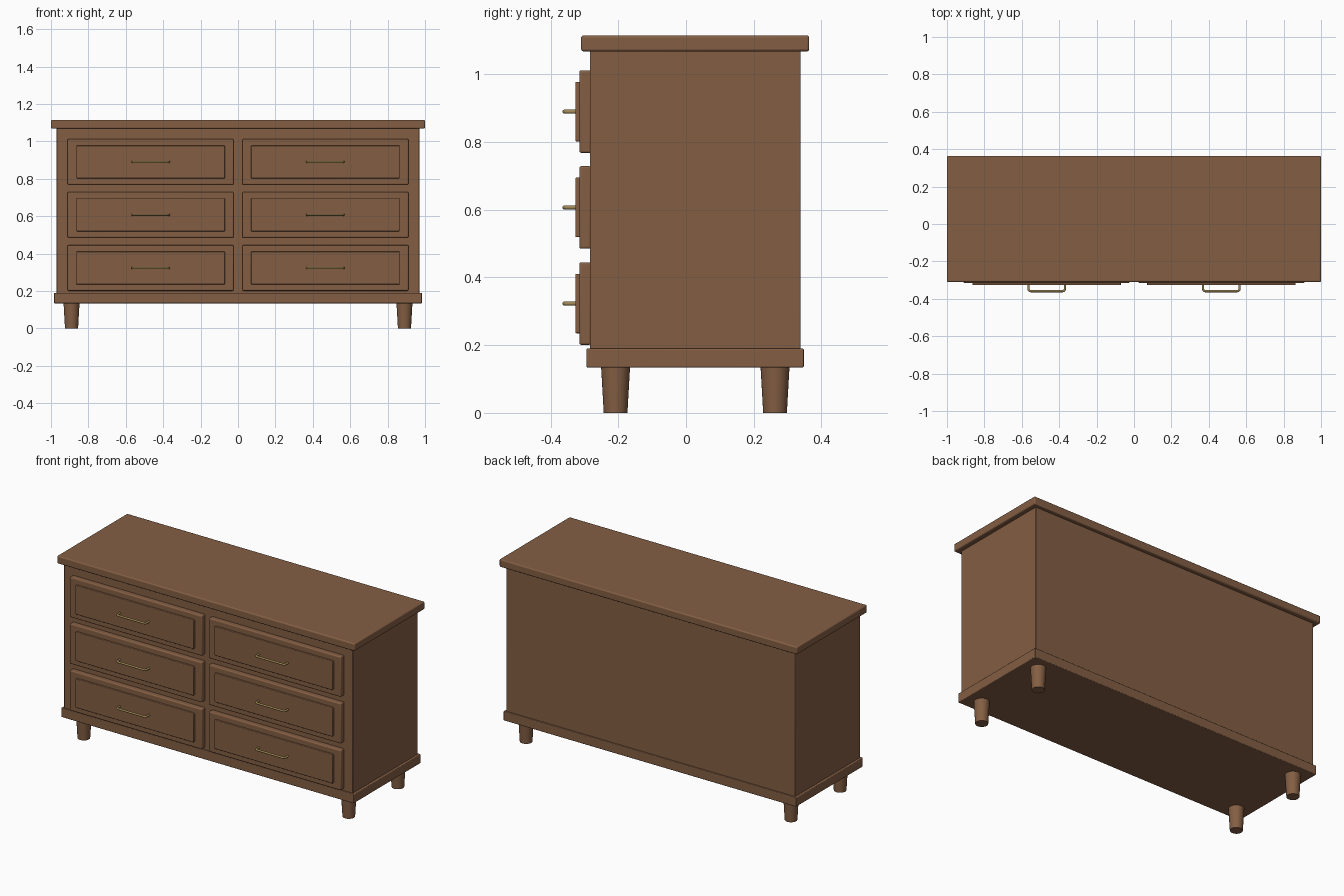
import bpy
import math
from mathutils import Vector

cube = bpy.data.objects.get("Cube")
if cube:
    bpy.data.objects.remove(cube, do_unlink=True)


def make_material(name, color):
    mat = bpy.data.materials.new(name)
    mat.use_nodes = True
    mat.diffuse_color = color
    mat.node_tree.nodes["Principled BSDF"].inputs["Base Color"].default_value = color
    return mat


wood = make_material("brown wood", (0.23, 0.113, 0.057, 1))
brass = make_material("aged brass", (0.36, 0.25, 0.09, 1))


def finish(obj, name, mat):
    obj.name = name
    obj.data.materials.append(mat)
    bpy.ops.object.shade_smooth_by_angle(angle=math.radians(35))
    return obj


def box(name, x, y, z, bevel):
    """Rounded box from (min, max) pairs on each axis."""
    spans = (x, y, z)
    bpy.ops.mesh.primitive_cube_add(size=1, location=[(a + b) / 2 for a, b in spans])
    obj = bpy.context.object
    obj.scale = [b - a for a, b in spans]
    bpy.ops.object.transform_apply(location=False, rotation=False, scale=True)
    finish(obj, name, wood)
    mod = obj.modifiers.new("rounded edges", "BEVEL")
    mod.width = bevel
    mod.segments = 3
    return obj


def handle(name, x, y, z, width, depth):
    """Bar pull bent from one round rod with softened corners."""
    r = 0.012
    half = width / 2
    path = [Vector((-half, 0, 0))]
    for cx, start in ((-half + r, 180), (half - r, 270)):
        for i in range(5):
            a = math.radians(start + i * 22.5)
            path.append(Vector((cx + r * math.cos(a), -depth + r + r * math.sin(a), 0)))
    path.append(Vector((half, 0, 0)))
    curve = bpy.data.curves.new(name, "CURVE")
    curve.dimensions = "3D"
    curve.bevel_depth = 0.006
    curve.bevel_resolution = 3
    curve.use_fill_caps = True
    spline = curve.splines.new("POLY")
    spline.points.add(len(path) - 1)
    for point, co in zip(spline.points, path):
        point.co = (*co, 1)
    curve.materials.append(brass)
    obj = bpy.data.objects.new(name, curve)
    obj.location = (x, y, z)
    bpy.context.collection.objects.link(obj)


# Carcass, plinth and overhanging top
box("cabinet_body", (-0.97, 0.97), (-0.284, 0.338), (0.18, 1.075), 0.003)
box("base_plinth", (-0.983, 0.983), (-0.294, 0.348), (0.134, 0.19), 0.004)
box("table_top", (-1, 1), (-0.31, 0.364), (1.068, 1.115), 0.007)

# Tapered round legs
for side, x in (("right", -0.89), ("left", 0.89)):
    for end, y in (("front", -0.208), ("back", 0.263)):
        bpy.ops.mesh.primitive_cone_add(vertices=32, radius1=0.035, radius2=0.043,
                                        depth=0.14, location=(x, y, 0.07))
        finish(bpy.context.object, f"{end}_{side}_leg", wood)

# Two columns of three drawers, each with a raised panel and a pull
for side, x in (("right", -0.467), ("left", 0.467)):
    for row, z in (("bottom", 0.323), ("middle", 0.607), ("top", 0.89)):
        part = f"{row}_{side}_drawer"
        box(part, (x - 0.444, x + 0.444), (-0.315, -0.28), (z - 0.122, z + 0.122), 0.006)
        box(part + "_panel", (x - 0.397, x + 0.397), (-0.327, -0.31), (z - 0.088, z + 0.088), 0.004)
        handle(part + "_handle", x, -0.322, z, 0.195, 0.037)
